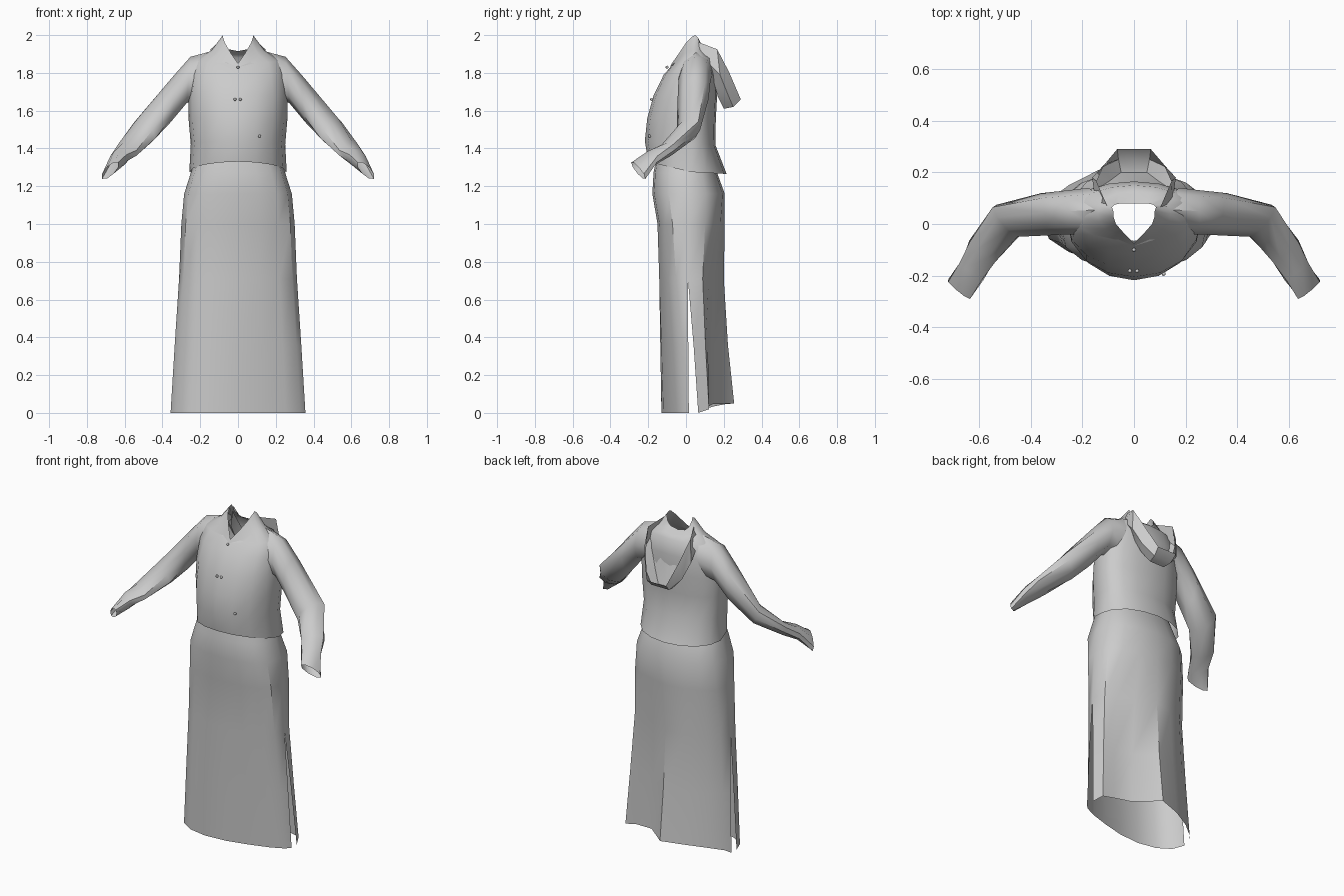
import bpy, bmesh, math
from mathutils import Vector

cube = bpy.data.objects.get("Cube")
if cube:
    bpy.data.objects.remove(cube, do_unlink=True)

cloth = bpy.data.materials.new("grey cloth")
cloth.use_nodes = True
GREY = (0.6, 0.6, 0.6, 1)
cloth.diffuse_color = GREY
cloth.node_tree.nodes["Principled BSDF"].inputs["Base Color"].default_value = GREY


def loft(name, strips, closed=False, angle=50):
    """Skin each strip (a list of equally long rows of points) into one object."""
    bm = bmesh.new()
    for rows in strips:
        grid = [[bm.verts.new(p) for p in row] for row in rows]
        n = len(grid[0])
        for a, b in zip(grid, grid[1:]):
            for i in range(n if closed else n - 1):
                j = (i + 1) % n
                bm.faces.new((a[i], a[j], b[j], b[i]))
    bmesh.ops.remove_doubles(bm, verts=bm.verts, dist=0.0005)
    mesh = bpy.data.meshes.new(name)
    bm.to_mesh(mesh)
    bm.free()
    mesh.materials.append(cloth)
    obj = bpy.data.objects.new(name, mesh)
    bpy.context.collection.objects.link(obj)
    bpy.ops.object.select_all(action='DESELECT')
    obj.select_set(True)
    bpy.context.view_layer.objects.active = obj
    bpy.ops.object.shade_smooth_by_angle(angle=math.radians(angle))
    return obj


def mirrored(half):
    """Complete a half row that ends on the centre line."""
    return half + [(-x, y, z) for x, y, z in reversed(half) if abs(x) > 0.001]


def arc(z, half_width, side_y, end_y, lift, bulges):
    """Half oval from +x to -x; bulges give how far each step reaches to end_y."""
    row = []
    for i, bulge in enumerate(bulges):
        t = math.pi * i / (len(bulges) - 1)
        row.append((half_width * math.cos(t), side_y + (end_y - side_y) * bulge, z + lift * math.sin(t)))
    return row


def oval(power):
    return [max(math.sin(math.pi * i / 8), 0) ** power for i in range(9)]


def blend(a, b, f):
    return [p + (q - p) * f for p, q in zip(a, b)]


# Skirt: front and back panels that part into side slits low down, with a back fold
FRONT_HEM = [0, 0.2, 0.45, 0.7, 0.93, 1, 0.85, 0.5, 0]
BACK_HEM = [0, 0.3, 0.3, 0.4, 1, 0.76, 0.45, 0.15, 0]
# height, half width, front y, back y, front slit edge, back slit edge, hem influence
skirt = [(0.0, 0.357, -0.13, 0.255, 0.015, 0.065, 1),
         (0.36, 0.335, -0.138, 0.222, 0.012, 0.04, 0.75),
         (0.71, 0.312, -0.146, 0.2, 0.01, 0.01, 0.4),
         (1.0, 0.3, -0.152, 0.205, 0.01, 0.01, 0.1),
         (1.16, 0.285, -0.178, 0.205, 0.01, 0.01, 0),
         (1.27, 0.25, -0.172, 0.165, 0.01, 0.01, 0),
         (1.36, 0.22, -0.155, 0.13, 0.01, 0.01, 0)]
front, back = [], []
for z, w, f, b, front_edge, back_edge, hem in skirt:
    front.append(arc(z, w, front_edge, f, 0, blend(oval(0.65), FRONT_HEM, hem))[::-1])
    back.append(arc(z, w, back_edge, b, 0.05 if z < 0.1 else 0, blend(oval(0.75), BACK_HEM, hem)))
loft("skirt", [front, back], angle=40)

# Jacket body: height, half width, front y, back y, front lift, back lift, roundness
body = [(1.275, 0.258, -0.2, 0.215, 0.055, -0.01, 0.95),
        (1.42, 0.25, -0.218, 0.155, 0.02, 0, 0.9),
        (1.56, 0.262, -0.205, 0.158, 0, 0, 0.9),
        (1.68, 0.262, -0.172, 0.165, 0, 0, 0.85),
        (1.79, 0.25, -0.118, 0.165, 0, 0, 0.8),
        (1.87, 0.225, -0.065, 0.15, -0.02, 0.01, 0.8)]
rings = []
for z, w, f, b, front_lift, back_lift, power in body:
    f_row = arc(z, w, 0.03, f, front_lift, oval(power))[::-1]
    rings.append(f_row + arc(z, w, 0.03, b, back_lift, oval(power))[1:-1])


def neck_ring(front_half, back_half):
    """Ring in the same order as the body: -x, front, +x, back."""
    f = mirrored(front_half)
    return [(-x, y, z) for x, y, z in f] + mirrored(back_half)


rings.append(neck_ring(
    [(0.14, 0.04, 1.92), (0.135, 0.01, 1.912), (0.11, -0.02, 1.895), (0.06, -0.06, 1.855), (0, -0.085, 1.83)],
    [(0.135, 0.07, 1.92), (0.11, 0.1, 1.91), (0.06, 0.12, 1.9), (0, 0.125, 1.9)]))
# Standing collar with pointed sides and an open throat
rings.append(neck_ring(
    [(0.08, 0.05, 2.0), (0.08, 0.03, 1.99), (0.07, 0.0, 1.96), (0.035, -0.04, 1.9), (0, -0.075, 1.85)],
    [(0.085, 0.065, 1.985), (0.075, 0.075, 1.95), (0.05, 0.08, 1.925), (0, 0.08, 1.915)]))
loft("jacket_body", [rings], closed=True)

# Sleeves: top edge, bottom edge, and half depth of each ring
sleeve = [((0.14, 0.055, 1.915), (0.21, 0.045, 1.66), (0, 0.09, 0)),
          ((0.252, 0.05, 1.885), (0.272, 0.04, 1.64), (0, 0.085, 0)),
          ((0.345, 0.045, 1.78), (0.355, 0.03, 1.54), (0.01, 0.082, 0)),
          ((0.53, 0.025, 1.56), (0.455, 0, 1.435), (0.04, 0.062, 0)),
          ((0.608, -0.1, 1.43), (0.567, -0.11, 1.35), (0.05, 0.042, 0)),
          ((0.655, -0.17, 1.385), (0.605, -0.2, 1.31), (0.04, 0.032, -0.02)),
          ((0.695, -0.25, 1.3), (0.66, -0.255, 1.265), (0.042, 0.038, -0.043))]
for side, label in ((1, "left"), (-1, "right")):
    rows = []
    for top, bottom, depth in sleeve:
        top, bottom, depth = Vector(top), Vector(bottom), Vector(depth)
        row = []
        for i in range(8):
            a = math.tau * i / 8 * side
            p = (top + bottom) / 2 + (top - bottom) / 2 * math.sin(a) + depth * math.cos(a)
            row.append((side * p.x, p.y, p.z))
        rows.append(row)
    loft(label + "_sleeve", [rows], closed=True)

# Lowered hood: an open pouch hanging behind the neck
hood = [mirrored(half) for half in (
    [(0.085, 0.07, 1.95), (0.085, 0.1, 1.9), (0.07, 0.14, 1.82), (0.04, 0.16, 1.74), (0, 0.16, 1.74)],
    [(0.12, 0.1, 1.84), (0.12, 0.15, 1.74), (0.09, 0.17, 1.67), (0.05, 0.2, 1.61), (0, 0.2, 1.61)],
    [(0.15, 0.09, 1.88), (0.162, 0.18, 1.79), (0.125, 0.22, 1.69), (0.06, 0.25, 1.62), (0, 0.25, 1.62)],
    [(0.1, 0.06, 1.965), (0.145, 0.165, 1.925), (0.115, 0.23, 1.8), (0.065, 0.29, 1.66), (0, 0.29, 1.66)])]
loft("hood", [hood], angle=40)

# Small buttons on the jacket front
spots = ((0, -0.1, 1.83), (-0.016, -0.182, 1.66), (0.012, -0.182, 1.66), (0.115, -0.193, 1.465))
for i, spot in enumerate(spots):
    bpy.ops.mesh.primitive_uv_sphere_add(segments=8, ring_count=6, radius=0.008, location=spot)
    button = bpy.context.object
    button.name = "button_%d" % (i + 1)
    button.data.materials.append(cloth)
    bpy.ops.object.shade_smooth()
